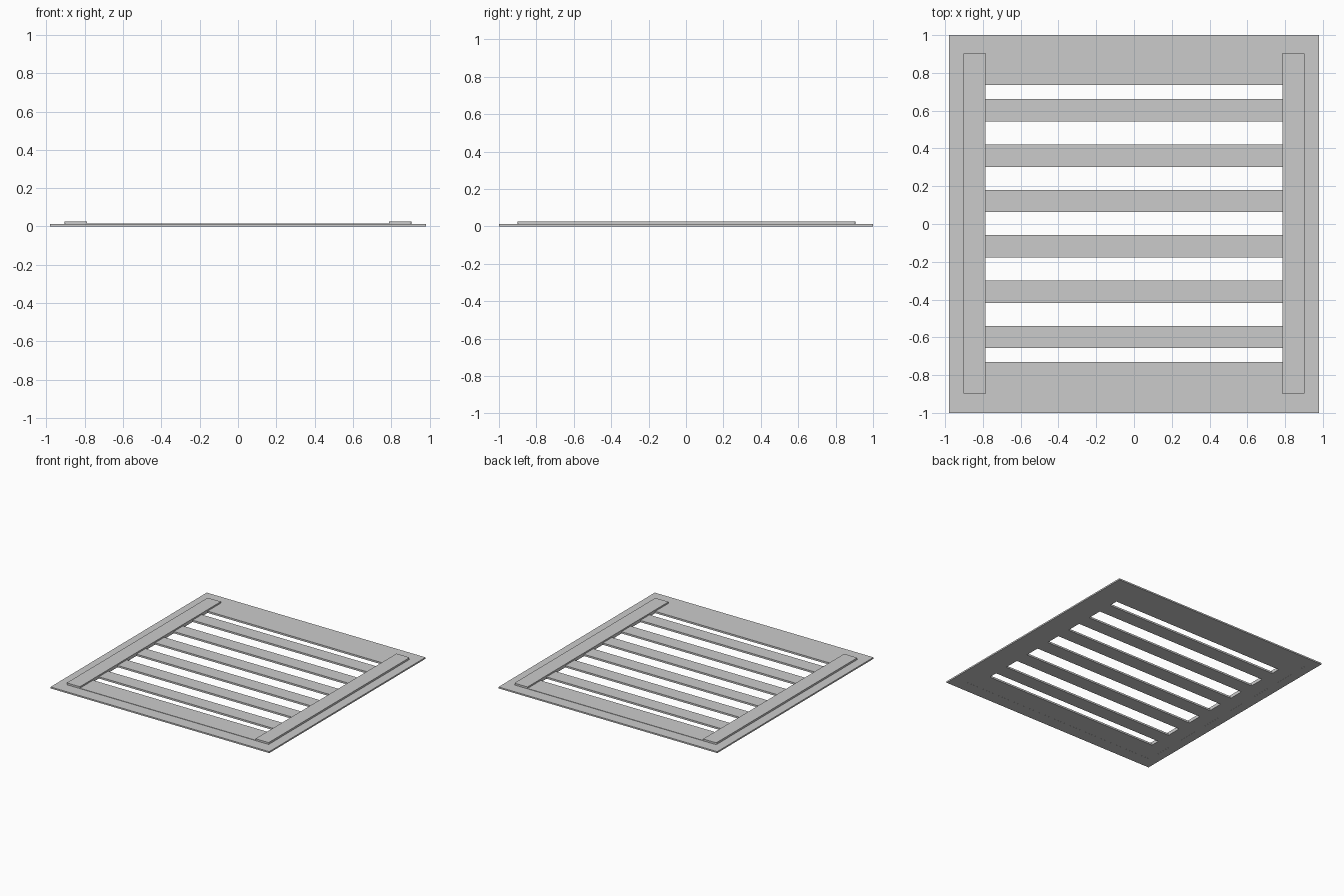
import bpy, bmesh

if "Cube" in bpy.data.objects:
    bpy.data.objects.remove(bpy.data.objects["Cube"])


def pierced_plate(name, xs, ys, holes, z0, z1):
    """Flat plate on an x/y grid of lines, skipping the cells in holes, extruded z0..z1."""
    bm = bmesh.new()
    grid = [[bm.verts.new((x, y, z0)) for x in xs] for y in ys]
    for j in range(len(ys) - 1):
        for i in range(len(xs) - 1):
            if (i, j) not in holes:
                bm.faces.new((grid[j][i], grid[j][i + 1], grid[j + 1][i + 1], grid[j + 1][i]))
    ext = bmesh.ops.extrude_face_region(bm, geom=bm.faces[:], use_keep_orig=True)
    top = [v for v in ext["geom"] if isinstance(v, bmesh.types.BMVert)]
    bmesh.ops.translate(bm, verts=top, vec=(0, 0, z1 - z0))
    bmesh.ops.recalc_face_normals(bm, faces=bm.faces[:])
    # merge coplanar cells into clean flat faces
    bmesh.ops.dissolve_limit(bm, angle_limit=0.01, verts=bm.verts[:], edges=bm.edges[:])
    return add_object(name, bm)


def add_object(name, bm):
    mesh = bpy.data.meshes.new(name)
    bm.to_mesh(mesh)
    bm.free()
    obj = bpy.data.objects.new(name, mesh)
    bpy.context.collection.objects.link(obj)
    return obj


# Outer border frame
pierced_plate("border_frame", [-0.98, -0.905, 0.905, 0.98], [-1, -0.9, 0.905, 1],
              {(1, 1)}, 0, 0.012)

# Slatted panel: six slats with seven slots between them
slat_pitch, slat_width = 0.24, 0.118
ys = [-0.9, -0.73]
for k in range(6):
    centre = -0.598 + k * slat_pitch
    ys += [centre - slat_width / 2, centre + slat_width / 2]
ys += [0.735, 0.905]
slots = {(1, j) for j in range(1, len(ys) - 1, 2)}
pierced_plate("slatted_panel", [-0.905, -0.787, 0.787, 0.905], ys, slots, 0.0005, 0.015)

# Raised side rails with softened outer corners
for side, label in ((-1, "left"), (1, "right")):
    bm = bmesh.new()
    bmesh.ops.create_cube(bm, size=1)
    for v in bm.verts:
        v.co = (side * 0.846 + v.co.x * 0.118, 0.0025 + v.co.y * 1.805, 0.019 + v.co.z * 0.016)
    corners = [e for e in bm.edges
               if all(abs(v.co.x) > 0.9 for v in e.verts)
               and abs(e.verts[0].co.z - e.verts[1].co.z) > 0.01]
    bmesh.ops.bevel(bm, geom=corners, offset=0.01, segments=3, profile=0.5, affect='EDGES')
    add_object(label + "_rail", bm)
